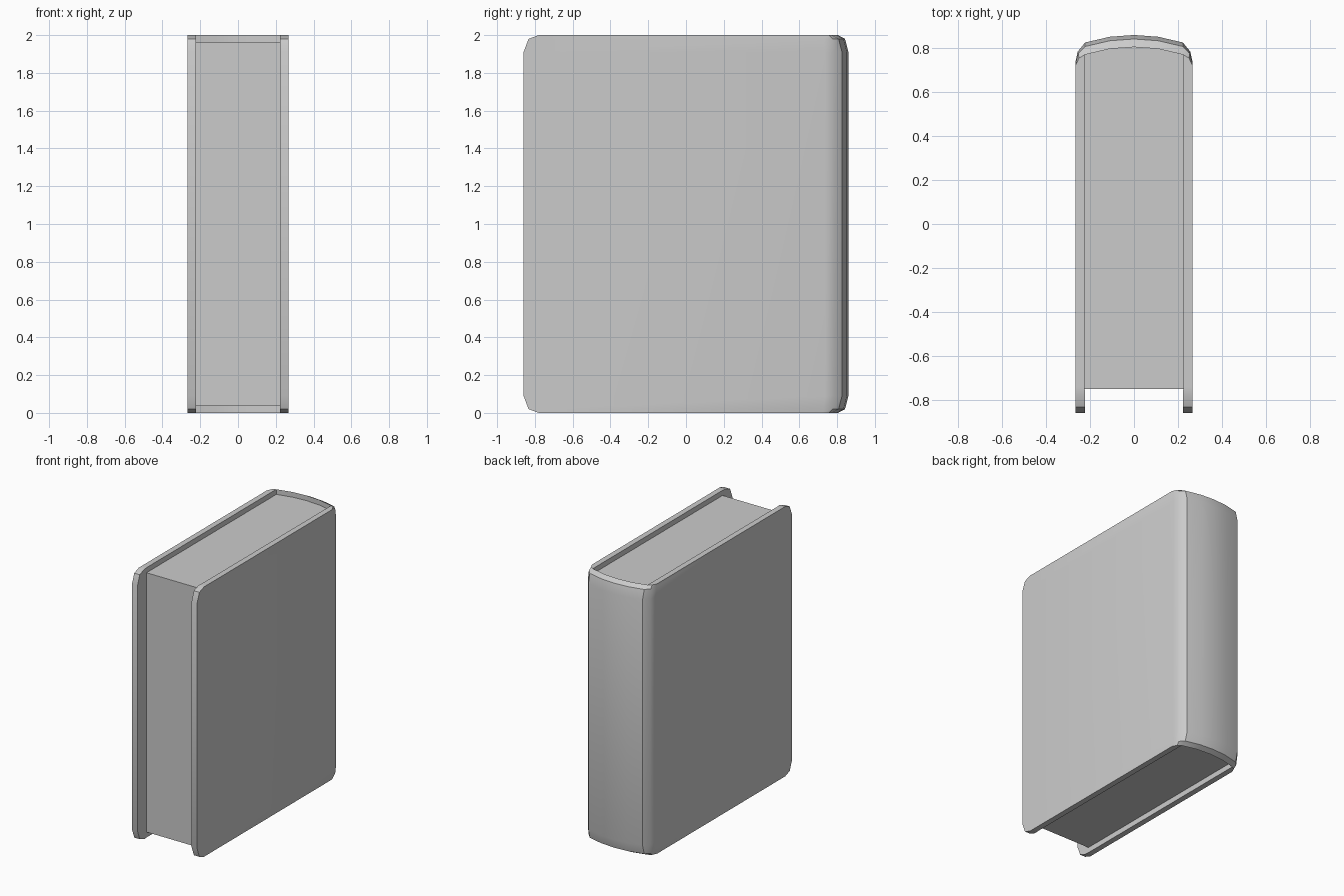
import bpy, bmesh

if "Cube" in bpy.data.objects:
    bpy.data.objects.remove(bpy.data.objects["Cube"])


def finish(bm, name, smooth=False):
    bmesh.ops.remove_doubles(bm, verts=bm.verts, dist=0.0005)
    bmesh.ops.recalc_face_normals(bm, faces=bm.faces)
    mesh = bpy.data.meshes.new(name)
    bm.to_mesh(mesh)
    bm.free()
    ob = bpy.data.objects.new(name, mesh)
    bpy.context.collection.objects.link(ob)
    if smooth:
        bpy.context.view_layer.objects.active = ob
        ob.select_set(True)
        bpy.ops.object.shade_smooth_by_angle(angle=0.56)
        ob.select_set(False)
    return ob


def mirrored(half):
    return half + [(-x, y) for x, y in reversed(half[:-1])]


# Half plans of the cover, from the front edge to the spine centre
outer = [(.267, -.86), (.267, -.74), (.267, .735), (.256, .785), (.222, .826), (.11, .852), (0, .86)]
rim = [(.267, -.78), (.267, -.74), (.267, .72), (.250, .755), (.225, .770), (.11, .797), (0, .805)]
inner = [(.222, 0), (.225, -.74), (.225, .72), (.225, .745), (.225, .770), (.11, .797), (0, .805)]

# Heights and how far the rounded edge has pulled in (0 = full, 1 = rim)
levels = [(0, 1), (.02, .33), (.09, 0), (1.91, 0), (1.98, .33), (2, 1)]

# Cover: U-shaped plan lofted through the levels, open at the front
bm = bmesh.new()
outs, ins = [], []
for z, t in levels:
    half = [(a + (c - a) * t, b + (d - b) * t) for (a, b), (c, d) in zip(outer, rim)]
    inside = [(inner[0][0], half[0][1])] + inner[1:]
    outs.append([bm.verts.new((x, y, z)) for x, y in mirrored(half)])
    ins.append([bm.verts.new((x, y, z)) for x, y in mirrored(inside)])
n = len(outs[0])
for rows in (outs, ins):
    for a, b in zip(rows, rows[1:]):
        for i in range(n - 1):
            bm.faces.new((a[i], a[i + 1], b[i + 1], b[i]))
for k in range(len(levels) - 1):        # front edges of both boards
    for i in (0, n - 1):
        bm.faces.new((outs[k][i], outs[k + 1][i], ins[k + 1][i], ins[k][i]))
for k in (0, -1):                       # bottom and top rims
    for i in range(n - 1):
        bm.faces.new((outs[k][i], outs[k][i + 1], ins[k][i + 1], ins[k][i]))
finish(bm, "book_cover", smooth=True)

# Page block with a rounded back
bm = bmesh.new()
plan = mirrored([(.225, -.75), (.225, .77), (.11, .797), (0, .805)])
face = bm.faces.new([bm.verts.new((x, y, .04)) for x, y in plan])
top = bmesh.ops.extrude_face_region(bm, geom=[face], use_keep_orig=True)["geom"]
bmesh.ops.translate(bm, vec=(0, 0, 1.922), verts=[v for v in top if isinstance(v, bmesh.types.BMVert)])
finish(bm, "page_block")
